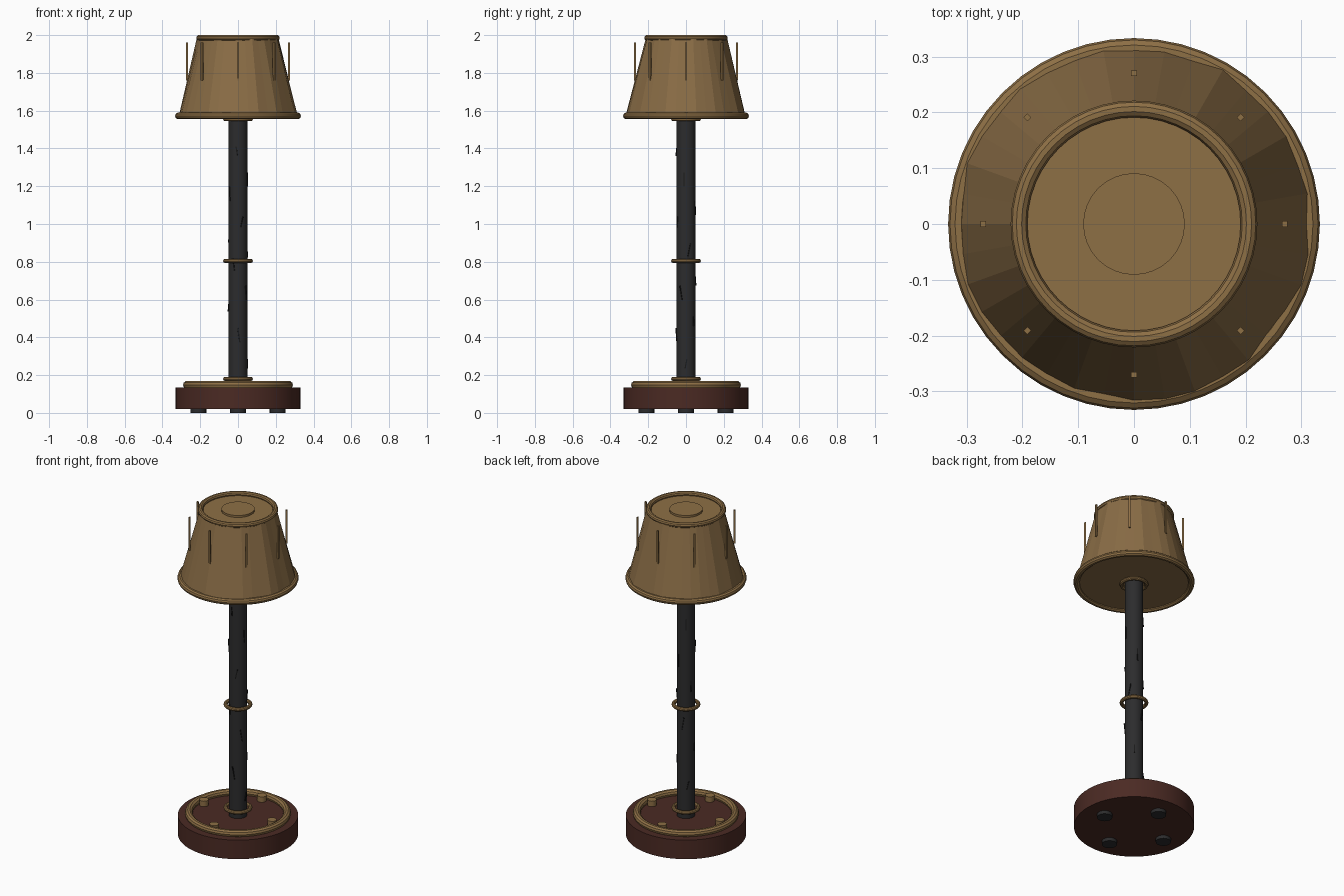
import bpy, bmesh, math, random
from mathutils import Vector

random.seed(4)
cube = bpy.data.objects.get("Cube")
if cube:
    bpy.data.objects.remove(cube, do_unlink=True)


def material(name, rgb):
    m = bpy.data.materials.new(name)
    m.use_nodes = True
    m.diffuse_color = (*rgb, 1)
    m.node_tree.nodes["Principled BSDF"].inputs["Base Color"].default_value = (*rgb, 1)
    return m


BRASS = material("aged brass", (0.27, 0.16, 0.06))
CLOTH = material("tan shade", (0.25, 0.15, 0.06))
WOOD = material("dark red wood", (0.07, 0.023, 0.017))
IRON = material("dark iron", (0.025, 0.025, 0.026))
CRACK = material("black crack", (0.01, 0.01, 0.01))


def finish(name, mat, smooth=True):
    ob = bpy.context.object
    ob.name = name
    ob.data.materials.append(mat)
    if smooth:
        bpy.ops.object.shade_smooth_by_angle(angle=math.radians(35))
    return ob


def cylinder(name, r, z0, z1, mat, x=0, y=0, sides=48):
    bpy.ops.mesh.primitive_cylinder_add(vertices=sides, radius=r, depth=z1 - z0,
                                        location=(x, y, (z0 + z1) / 2))
    return finish(name, mat)


def ring(name, major, minor, z, mat=BRASS):
    bpy.ops.mesh.primitive_torus_add(major_radius=major, minor_radius=minor, major_segments=48,
                                     minor_segments=10, location=(0, 0, z))
    return finish(name, mat)


def box(name, size, loc, rot, mat):
    bpy.ops.mesh.primitive_cube_add(size=1, location=loc, rotation=rot)
    ob = finish(name, mat, False)
    ob.scale = size
    return ob


# Base with feet, studs and trim
cylinder("base", 0.33, 0.02, 0.135, WOOD, sides=64)
ring("base_trim", 0.27, 0.021, 0.148)
for i in range(4):
    a = i * math.pi / 2
    c, s = math.cos(a), math.sin(a)
    cylinder(f"foot_{i + 1}", 0.042, 0, 0.03, IRON, 0.21 * c, 0.21 * s, 20)
    cylinder(f"base_stud_{i + 1}", 0.026, 0.13, 0.168, BRASS, 0.228 * c, 0.228 * s, 12)

# Pole and collars
cylinder("pole", 0.05, 0.13, 1.58, IRON, sides=24)
for name, z in (("lower_collar", 0.18), ("middle_collar", 0.805), ("upper_collar", 1.555)):
    ring(name, 0.068, 0.011, z)

# Thin cracks scattered over the pole
for i in range(16):
    a = i * 2.4
    z = 0.26 + i * 0.075
    box(f"crack_{i + 1}", (0.005, 0.006, random.uniform(0.04, 0.08)),
        (0.051 * math.cos(a), 0.051 * math.sin(a), z),
        (random.uniform(-0.25, 0.25), random.uniform(-0.1, 0.1), a), CRACK)

# Slightly wrinkled, faceted shade
bm = bmesh.new()
N = 36
levels = [(1.57, 0.318), (1.985, 0.212)]
loops = []
for z, r in levels:
    loop = []
    for i in range(N):
        a = 2 * math.pi * i / N
        k = r + random.uniform(-0.005, 0.006)
        loop.append(bm.verts.new((k * math.cos(a), k * math.sin(a), z)))
    loops.append(loop)
for i in range(N):
    j = (i + 1) % N
    bm.faces.new((loops[0][i], loops[0][j], loops[1][j], loops[1][i]))
mesh = bpy.data.meshes.new("shade")
bm.to_mesh(mesh)
bm.free()
mesh.materials.append(CLOTH)
bpy.context.collection.objects.link(bpy.data.objects.new("shade", mesh))

# Shade rims, end plates and cap
ring("shade_bottom_rim", 0.315, 0.018, 1.572)
ring("shade_top_rim", 0.206, 0.015, 1.985)
cylinder("shade_bottom_plate", 0.312, 1.567, 1.575, CLOTH)
cylinder("shade_top_plate", 0.205, 1.965, 1.978, BRASS)
cylinder("shade_cap", 0.091, 1.975, 1.99, BRASS, sides=32)

# Upright slats around the shade
for i in range(8):
    a = i * math.pi / 4
    box(f"slat_{i + 1}", (0.01, 0.01, 0.2),
        (0.27 * math.cos(a), 0.27 * math.sin(a), 1.86), (0, 0, a), BRASS)
